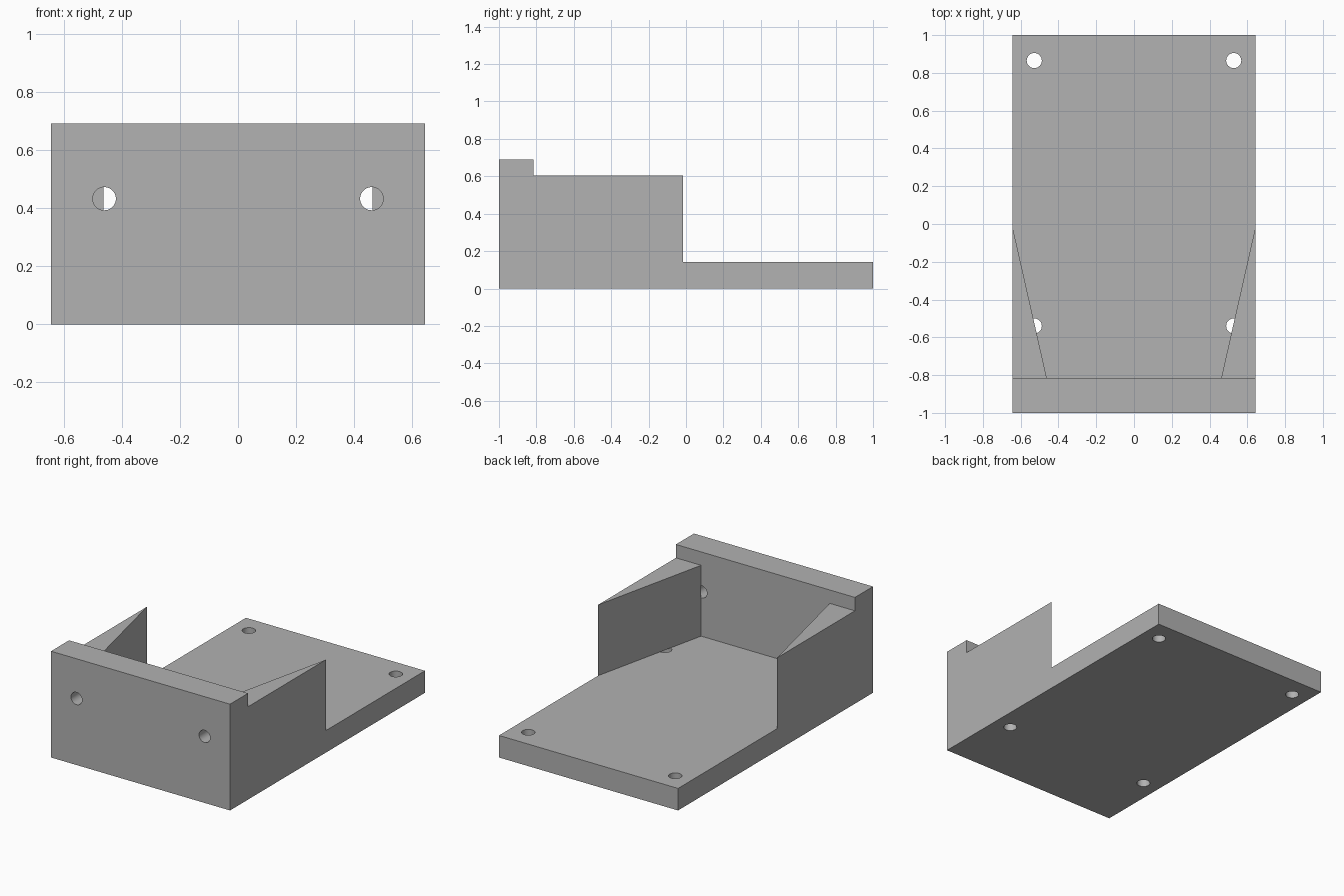
import bpy
import bmesh
from math import radians
from mathutils import Matrix, Vector

if "Cube" in bpy.data.objects:
    bpy.data.objects.remove(bpy.data.objects["Cube"])

HALF_W = 0.643      # half width of the bracket
BASE_H = 0.143      # thickness of the base plate
WALL_H = 0.69       # top of the front wall
CHEEK_H = 0.603     # top of the side wedges
WALL_Y = -0.815     # back of the front wall
CHEEK_Y = -0.015    # rear tip of the side wedges
INNER_X = 0.462     # inner edge of the wedges at the wall
HOLE_R = 0.04

grey = bpy.data.materials.new("plain grey")
grey.use_nodes = True
colour = (0.445, 0.445, 0.445, 1)
grey.diffuse_color = colour
grey.node_tree.nodes["Principled BSDF"].inputs["Base Color"].default_value = colour


def finish(name, bm):
    bmesh.ops.recalc_face_normals(bm, faces=bm.faces)
    mesh = bpy.data.meshes.new(name)
    bm.to_mesh(mesh)
    bm.free()
    mesh.materials.append(grey)
    obj = bpy.data.objects.new(name, mesh)
    bpy.context.collection.objects.link(obj)
    return obj


def prism(name, outline, z0, z1):
    """Upright prism from a plan outline."""
    bm = bmesh.new()
    face = bm.faces.new([bm.verts.new((x, y, z0)) for x, y in outline])
    top = bmesh.ops.extrude_face_region(bm, geom=[face])["geom"]
    bmesh.ops.translate(bm, vec=(0, 0, z1 - z0),
                        verts=[v for v in top if isinstance(v, bmesh.types.BMVert)])
    return finish(name, bm)


def slab(name, y0, y1, z0, z1):
    return prism(name, [(-HALF_W, y0), (HALF_W, y0), (HALF_W, y1), (-HALF_W, y1)], z0, z1)


def drill(name, centre, axis):
    bm = bmesh.new()
    turn = Vector((0, 0, 1)).rotation_difference(Vector(axis)).to_matrix().to_4x4()
    bmesh.ops.create_cone(bm, cap_ends=True, segments=32, radius1=HOLE_R, radius2=HOLE_R,
                          depth=0.5, matrix=Matrix.Translation(centre) @ turn)
    return finish(name, bm)


def combine(target, other, operation):
    mod = target.modifiers.new(operation.lower(), "BOOLEAN")
    mod.operation = operation
    mod.solver = "EXACT"
    mod.object = other
    bpy.ops.object.select_all(action="DESELECT")
    bpy.context.view_layer.objects.active = target
    target.select_set(True)
    bpy.ops.object.modifier_apply(modifier=mod.name)
    bpy.data.objects.remove(other)


# Base plate and front wall
bracket = slab("bracket", -1, 1, 0, BASE_H)
wall = slab("front_wall", -1, WALL_Y, BASE_H, WALL_H)

# Screw holes, mirrored left and right
for side in (-1, 1):
    for y in (-0.54, 0.865):
        combine(bracket, drill("base_drill", (side * 0.528, y, BASE_H / 2), (0, 0, 1)), "DIFFERENCE")
    combine(wall, drill("wall_drill", (side * 0.46, (WALL_Y - 1) / 2, 0.432), (0, 1, 0)), "DIFFERENCE")

# Join the wall and the tapering side wedges into one solid
combine(bracket, wall, "UNION")
for side in (-1, 1):
    outline = [(side * HALF_W, WALL_Y), (side * HALF_W, CHEEK_Y), (side * INNER_X, WALL_Y)]
    combine(bracket, prism("side_wedge", outline, BASE_H, CHEEK_H), "UNION")

# Remove leftover seams between flush faces
bm = bmesh.new()
bm.from_mesh(bracket.data)
bmesh.ops.remove_doubles(bm, verts=bm.verts, dist=0.0001)
bmesh.ops.dissolve_limit(bm, angle_limit=radians(1), verts=bm.verts, edges=bm.edges)
bm.to_mesh(bracket.data)
bm.free()

bpy.ops.object.select_all(action="DESELECT")
bpy.context.view_layer.objects.active = bracket
bracket.select_set(True)
bpy.ops.object.shade_smooth_by_angle(angle=radians(30))
